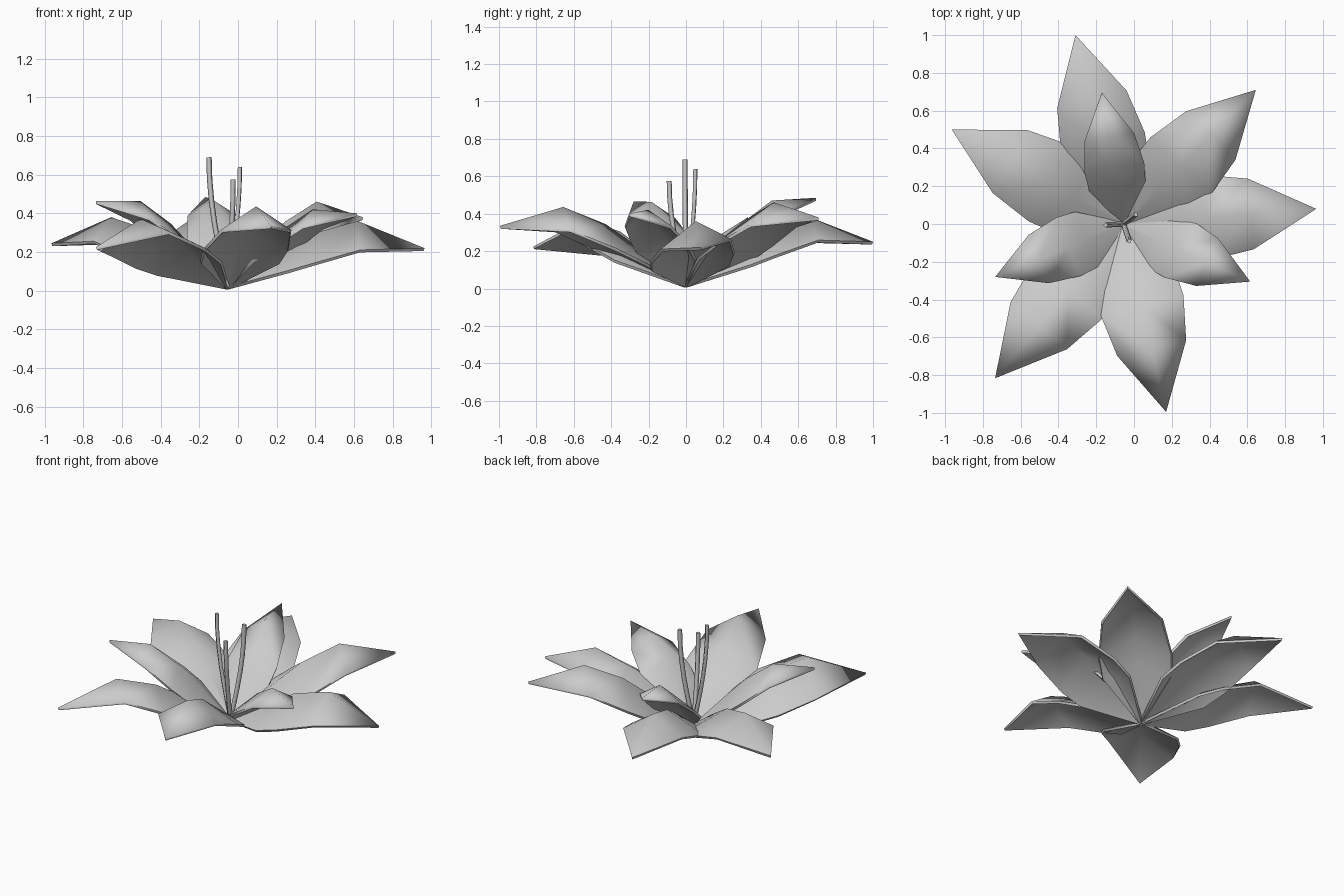
import bpy, bmesh, math
from mathutils import Vector

cube = bpy.data.objects.get("Cube")
if cube:
    bpy.data.objects.remove(cube, do_unlink=True)

grey = bpy.data.materials.new("petal_grey")
grey.use_nodes = True
grey.diffuse_color = (0.6, 0.6, 0.6, 1)
grey.node_tree.nodes["Principled BSDF"].inputs["Base Color"].default_value = (0.6, 0.6, 0.6, 1)

BASE = Vector((-0.055, 0, 0.02))
UP = Vector((0, 0, 1))

# Petal rows: position along length, half width, ridge height, edge height
ROWS = [
    (0.0, 0.015, 0.0, 0.0),
    (0.29, 0.215, 0.135, 0.04),
    (0.43, 0.228, 0.19, 0.062),
    (0.66, 0.189, 0.21, 0.087),
]


def finish(obj):
    obj.data.materials.append(grey)
    bpy.ops.object.select_all(action="DESELECT")
    obj.select_set(True)
    bpy.context.view_layer.objects.active = obj


def make_petal(name, tip, roll=0.0, broad=1.0):
    """Arched leaf shape from the flower base to its tip, twisting by roll along its length."""
    span = Vector(tip) - BASE
    flat = Vector((span.x, span.y, 0))
    size = flat.length / 1.03
    side = UP.cross(flat.normalized())
    bm = bmesh.new()
    rows = []
    for t, width, ridge, edge in ROWS:
        row = []
        for u in (-1, 0, 1):
            height = ridge if u == 0 else edge + roll * t * u * width
            p = BASE + span * t + side * (u * width * broad * size) + UP * (height * size)
            row.append(bm.verts.new(p))
        rows.append(row)
    end = bm.verts.new(tip)
    for a, b in zip(rows, rows[1:]):
        for i in (0, 1):
            bm.faces.new((a[i], b[i], b[i + 1], a[i + 1]))
    for i in (0, 1):
        bm.faces.new((rows[-1][i], end, rows[-1][i + 1]))
    bmesh.ops.recalc_face_normals(bm, faces=bm.faces)
    if sum(f.normal.z for f in bm.faces) < 0:
        bmesh.ops.reverse_faces(bm, faces=bm.faces)
    mesh = bpy.data.meshes.new(name)
    bm.to_mesh(mesh)
    bm.free()
    obj = bpy.data.objects.new(name, mesh)
    bpy.context.collection.objects.link(obj)
    finish(obj)
    thick = obj.modifiers.new("thickness", "SOLIDIFY")
    thick.thickness = 0.016
    thick.offset = -1
    bpy.ops.object.modifier_apply(modifier=thick.name)
    bpy.ops.object.shade_smooth_by_angle(angle=math.radians(72))


def make_stamen(name, top):
    """Thin square stalk that leans out and then straightens."""
    top = Vector(top)
    curve = bpy.data.curves.new(name, "CURVE")
    curve.dimensions = "3D"
    curve.bevel_depth = 0.014
    curve.bevel_resolution = 0
    curve.use_fill_caps = True
    spline = curve.splines.new("POLY")
    steps = 6
    spline.points.add(steps)
    for i, point in enumerate(spline.points):
        t = i / steps
        out = math.sin(t * math.pi / 2)
        p = BASE.lerp(top, out)
        p.z = BASE.z + (top.z - BASE.z) * t
        point.co = (*p, 1)
    obj = bpy.data.objects.new(name, curve)
    bpy.context.collection.objects.link(obj)
    finish(obj)
    bpy.ops.object.convert(target="MESH")


# Six wide outer petals
outer = [
    ((-0.31, 1.0, 0.25), 0),
    ((0.645, 0.71, 0.38), 0),
    ((0.965, 0.08, 0.22), 0.22),
    ((0.17, -0.995, 0.335), 0),
    ((-0.735, -0.815, 0.225), 0.47),
    ((-0.965, 0.5, 0.245), 0),
]
for i, (tip, roll) in enumerate(outer, 1):
    make_petal(f"outer_petal_{i}", tip, roll)

# Three raised inner petals
inner = [(-0.17, 0.695, 0.485), (0.615, -0.305, 0.4), (-0.735, -0.28, 0.465)]
for i, tip in enumerate(inner, 1):
    make_petal(f"inner_petal_{i}", tip, broad=1.03)

# Three stamens
for i, top in enumerate([(-0.15, -0.005, 0.69), (0.01, 0.05, 0.64), (-0.025, -0.09, 0.575)], 1):
    make_stamen(f"stamen_{i}", top)
